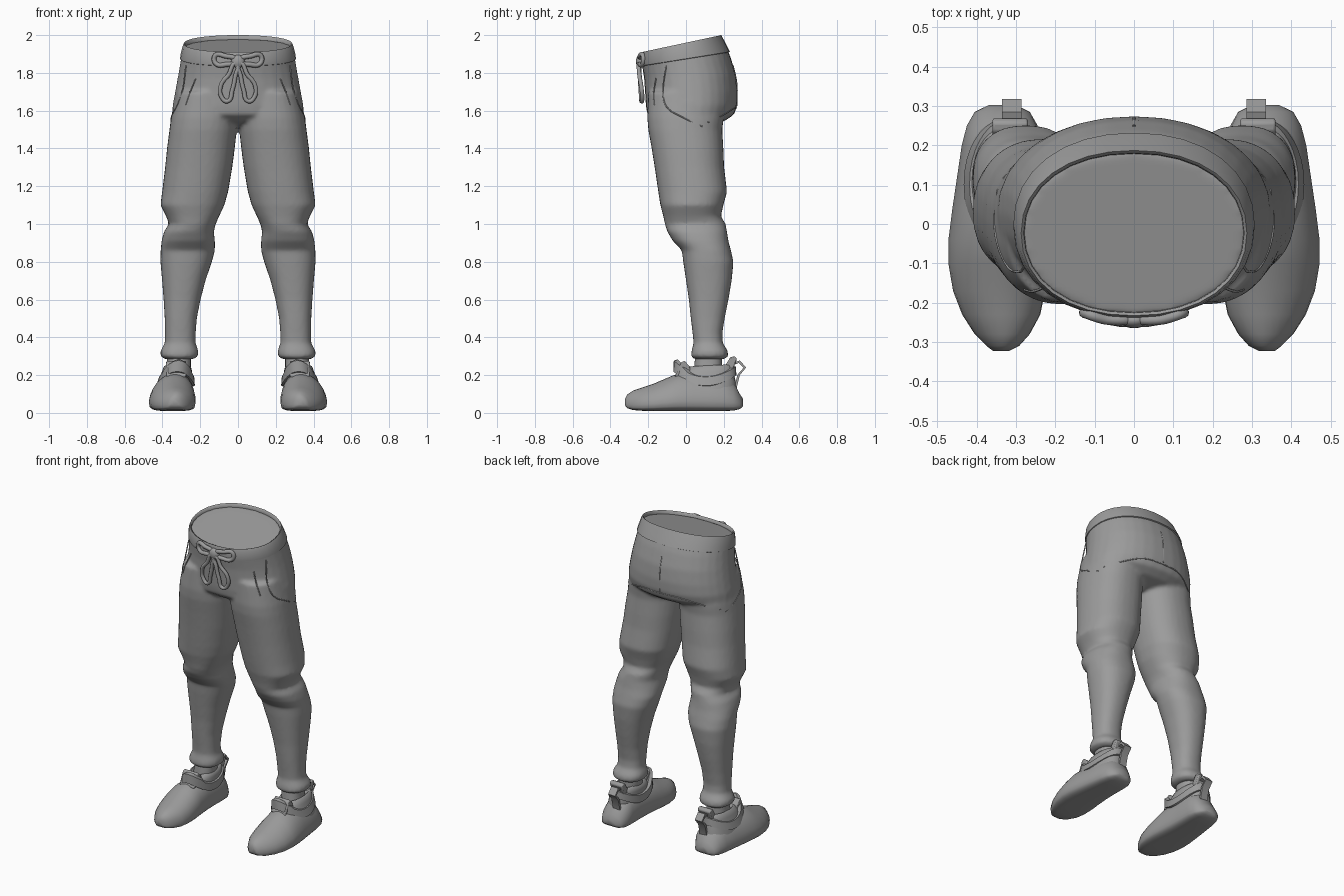
import bpy, bmesh, math
from mathutils import Vector

if "Cube" in bpy.data.objects:
    bpy.data.objects.remove(bpy.data.objects["Cube"])

grey = bpy.data.materials.new("grey")
grey.diffuse_color = (0.33, 0.33, 0.33, 1)
grey.use_nodes = True
grey.node_tree.nodes["Principled BSDF"].inputs["Base Color"].default_value = grey.diffuse_color


def ring(cx, cy, hx, hy, n=2.3, count=32):
    pts = []
    for i in range(count):
        a = 2 * math.pi * i / count
        c, s = math.cos(a), math.sin(a)
        pts.append((cx + hx * math.copysign(abs(c) ** (2 / n), c),
                    cy + hy * math.copysign(abs(s) ** (2 / n), s)))
    return pts


def loft(bm, rings, closed=False):
    """Skin a list of point rings, capping the ends unless it closes on itself."""
    rows = [[bm.verts.new(p) for p in r] for r in rings]
    n = len(rows[0])
    pairs = list(zip(rows, rows[1:])) + ([(rows[-1], rows[0])] if closed else [])
    for a, b in pairs:
        for i in range(n):
            j = (i + 1) % n
            bm.faces.new((a[i], a[j], b[j], b[i]))
    if not closed:
        bm.faces.new(rows[0])
        bm.faces.new(rows[-1])


def finish(name, bm, mirror=False, angle=40):
    bmesh.ops.recalc_face_normals(bm, faces=bm.faces)
    me = bpy.data.meshes.new(name)
    bm.to_mesh(me)
    bm.free()
    ob = bpy.data.objects.new(name, me)
    bpy.context.collection.objects.link(ob)
    me.materials.append(grey)
    bpy.ops.object.select_all(action='DESELECT')
    ob.select_set(True)
    bpy.context.view_layer.objects.active = ob
    bpy.ops.object.shade_smooth_by_angle(angle=math.radians(angle))
    if mirror:
        ob.modifiers.new("mirror", 'MIRROR')
    return ob


def box_ring(x0, x1, y0, y1, n=2.3):
    return ring((x0 + x1) / 2, (y0 + y1) / 2, (x1 - x0) / 2, (y1 - y0) / 2, n)


# trousers: two legs and a hip block fused into one skin
LEG = [  # z, inner x, outer x, front y, back y
    (.285, .235, .385, .045, .205), (.30, .21, .412, .025, .225), (.33, .21, .41, .03, .22),
    (.37, .225, .387, .04, .195), (.42, .224, .386, .035, .192), (.5, .218, .388, .025, .205),
    (.6, .198, .394, .015, .225), (.7, .172, .402, .0, .242), (.8, .138, .411, -.015, .252),
    (.86, .122, .41, -.022, .238), (.91, .122, .405, -.07, .225), (.96, .128, .392, -.1, .217),
    (1.0, .118, .366, -.112, .21), (1.04, .1, .38, -.12, .185), (1.1, .072, .411, -.136, .198),
    (1.17, .052, .402, -.147, .218), (1.3, .03, .386, -.166, .202), (1.4, .017, .376, -.182, .198),
    (1.5, .006, .363, -.2, .192), (1.56, .002, .355, -.205, .2), (1.7, .005, .325, -.2, .2)]
HIP = [  # z, half width, front y, back y, tilt
    (1.515, .15, -.08, .1, 0), (1.545, .3, -.16, .205, 0), (1.58, .35, -.205, .255, 0),
    (1.63, .346, -.213, .272, 0), (1.7, .333, -.217, .274, 0), (1.78, .318, -.222, .264, .03),
    (1.85, .306, -.23, .238, .12), (1.9, .298, -.235, .212, .2), (1.94, .287, -.232, .187, .214)]


def hip_ring(z, hw, yf, yb, tilt):
    return [(x, y, z + tilt * y) for x, y in box_ring(-hw, hw, yf, yb, 2.15)]


bm = bmesh.new()
for side in (-1, 1):
    loft(bm, [[(side * x, y, z) for x, y in box_ring(a, b, c, d)] for z, a, b, c, d in LEG])
loft(bm, [hip_ring(*h) for h in HIP])
raw = finish("trousers", bm)
rm = raw.modifiers.new("fuse", 'REMESH')
rm.mode, rm.voxel_size, rm.use_smooth_shade = 'VOXEL', .011, True
sm = raw.modifiers.new("soften", 'SMOOTH')
sm.factor, sm.iterations = .5, 6
bpy.context.view_layer.objects.active = raw
for m in ("fuse", "soften"):
    bpy.ops.object.modifier_apply(modifier=m)
trousers = raw
bpy.context.view_layer.update()

# waistband with a raised rim
bm = bmesh.new()
loft(bm, [hip_ring(*h) for h in (
    (1.872, .300, -.230, .225, .16), (1.875, .307, -.238, .232, .16), (1.9, .304, -.24, .217, .2),
    (1.945, .294, -.238, .194, .214), (1.96, .287, -.233, .187, .214),
    (1.955, .28, -.226, .18, .214), (1.93, .278, -.224, .178, .214))], closed=True)
finish("waistband", bm, angle=60)


def cord(name, points, radius, cyclic=False, mirror=False, flat=1.0):
    """Tube along a path, optionally squashed in y around its mean."""
    cu = bpy.data.curves.new(name, 'CURVE')
    cu.dimensions = '3D'
    cu.bevel_depth, cu.bevel_resolution, cu.resolution_u = radius, 2, 6
    cu.use_fill_caps = True
    sp = cu.splines.new('BEZIER')
    sp.bezier_points.add(len(points) - 1)
    for bp, p in zip(sp.bezier_points, points):
        bp.co = p
        bp.handle_left_type = bp.handle_right_type = 'AUTO'
    sp.use_cyclic_u = cyclic
    cu.materials.append(grey)
    ob = bpy.data.objects.new(name, cu)
    bpy.context.collection.objects.link(ob)
    if flat != 1.0:
        y = sum(p[1] for p in points) / len(points)
        ob.scale.y, ob.location.y = flat, y * (1 - flat)
    if mirror:
        ob.modifiers.new("mirror", 'MIRROR')
    return ob


def seam(name, points, mirror=True):
    pts = [trousers.closest_point_on_mesh(Vector(p))[1] for p in points]
    cord(name, pts, .0035, mirror=mirror)


# stitched seams
seam("pocket_seam", [(.25, -.2, 1.77), (.265, -.18, 1.7), (.28, -.17, 1.63)])
seam("side_seam", [(.33, -.14, 1.84), (.34, -.14, 1.72), (.37, -.12, 1.63),
                   (.38, -.02, 1.57), (.38, .1, 1.52)])
seam("seat_seam", [(.36, .13, 1.54), (.27, .24, 1.56), (.14, .28, 1.6), (.0, .28, 1.61)])
seam("rear_seam", [(0, .24, 1.84), (0, .29, 1.75), (0, .29, 1.62)], False)

# tied drawstring
cord("bow_loop", [(.01, -.243, 1.862), (.07, -.243, 1.89), (.12, -.228, 1.892),
                  (.118, -.228, 1.85), (.06, -.243, 1.845)], .013, True, True)
cord("hanging_loop", [(.008, -.25, 1.85), (.05, -.247, 1.79), (.09, -.238, 1.735), (.088, -.232, 1.675),
                      (.055, -.235, 1.65), (.03, -.24, 1.71), (.015, -.245, 1.78)], .012, True, True)
bm = bmesh.new()
bmesh.ops.create_uvsphere(bm, u_segments=16, v_segments=10, radius=1)
for v in bm.verts:
    v.co = (v.co.x * .035, v.co.y * .02 - .245, v.co.z * .035 + 1.86)
finish("knot", bm)

# bare sock at the ankle
bm = bmesh.new()
loft(bm, [[(x, y, z) for x, y in box_ring(a, b, c, d)] for z, a, b, c, d in (
    (.12, .25, .4, .03, .2), (.2, .25, .385, .04, .19), (.26, .25, .375, .045, .19),
    (.32, .25, .375, .05, .19))])
finish("sock", bm, True)

# shoe body, skinned from toe to heel with flat-bottomed sections
SHOE = [  # y, inner x, outer x, bottom z, top z
    (-.323, .318, .358, .04, .075), (-.31, .292, .375, .024, .098), (-.28, .265, .405, .015, .118),
    (-.23, .238, .437, .011, .135), (-.17, .226, .46, .01, .155), (-.1, .225, .472, .01, .185),
    (-.04, .23, .472, .01, .21), (.04, .237, .462, .01, .215), (.12, .24, .45, .01, .21),
    (.2, .24, .438, .01, .205), (.25, .245, .425, .012, .17), (.285, .265, .405, .02, .1),
    (.302, .3, .37, .035, .075)]


def shoe_section(y, x0, x1, zb, zt):
    pts, h, lean = [], zt - zb, -.12
    mid, hw = (x0 + x1) / 2, (x1 - x0) / 2
    split = zb + h * .26
    for i in range(28):
        a = 2 * math.pi * i / 28
        c, s = math.cos(a), math.sin(a)
        if s >= 0:      # domed upper leaning inward
            z = split + (zt - split) * s
            x = mid + hw * math.copysign(abs(c) ** 1.05, c) + lean * max(0, z - .06)
        else:           # squared sole
            z = split + (split - zb) * -abs(s) ** .45
            x = mid + hw * math.copysign(abs(c) ** .5, c) * (1 - .1 * abs(s))
        pts.append((x, y, z))
    return pts


bm = bmesh.new()
loft(bm, [shoe_section(*s) for s in SHOE])
finish("shoe_body", bm, True, 50)

# padded collar around the ankle
bm = bmesh.new()
loft(bm, [[(x, y, z + t * (y - .1)) for x, y in box_ring(a, b, c, d)] for z, a, b, c, d, t in (
    (.1, .245, .435, -.07, .265, 0), (.17, .242, .42, -.055, .262, 0),
    (.22, .243, .402, -.02, .25, .02), (.245, .25, .392, .0, .245, .05),
    (.25, .262, .382, .02, .23, .05), (.235, .275, .37, .04, .2, .05))])
finish("shoe_collar", bm, True, 60)

# wrap strap: low at the sides, rising to the tongue and the heel
bm = bmesh.new()
outer = []
for k, (grow, lift) in enumerate(((0, 0), (.012, .004), (.01, .05), (-.012, .056), (-.03, .03))):
    row = []
    for x, y in ring(.331, .1, .092, .155, 2.3, 36):
        t = (y - .1) / .155
        z = .14 + lift + (.075 * t * t if t < 0 else .055 * t * t) + (.012 if t < -.6 and k > 1 else 0)
        narrow = 1 - 1.6 * max(0, z - .14)
        cx = .331 - .12 * (z - .14)
        dx, dy = (x - .331) * narrow, y - .1
        f = 1 + grow / .1
        row.append((cx + dx * f, .1 + dy * (1 + grow / .16), z))
    outer.append(row)
loft(bm, outer, closed=True)
finish("shoe_strap", bm, True, 50)


def plate(name, profile, x0, x1):
    """Side profile of (y, z) points extruded across x."""
    bm = bmesh.new()
    loft(bm, [[(x, y, z) for y, z in profile] for x in (x0, x1)])
    ob = finish(name, bm, True, 30)
    bv = ob.modifiers.new("round", 'BEVEL')
    bv.width, bv.segments = .006, 2


# tongue, heel tab and heel pull loop
plate("tongue", [(-.06, .19), (-.025, .268), (-.008, .276), (.02, .245), (.03, .19)], .275, .38)
plate("heel_tab", [(.185, .215), (.235, .295), (.258, .3), (.27, .285), (.24, .21)], .27, .36)
bm = bmesh.new()
path = [(.24, .262), (.285, .278), (.318, .24), (.285, .2), (.268, .13)]
inner = [(.24, .25), (.28, .264), (.304, .238), (.272, .202), (.255, .13)]
loft(bm, [[(x, y, z) for y, z in path + inner[::-1]] for x in (.286, .336)])
finish("heel_loop", bm, True, 30)
